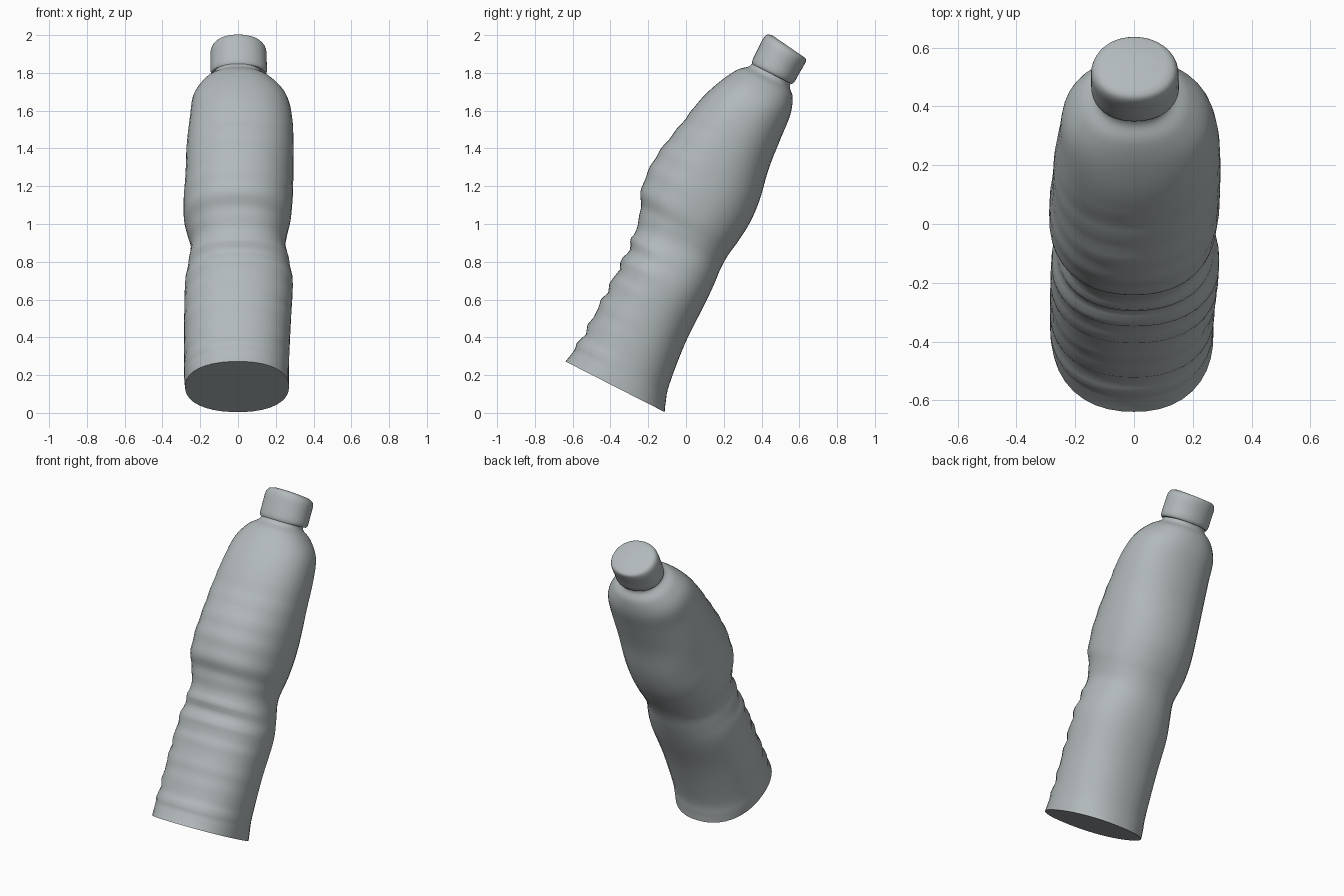
import bpy, bmesh
from math import sin, cos, pi, radians
from mathutils import Vector

cube = bpy.data.objects.get("Cube")
if cube:
    bpy.data.objects.remove(cube, do_unlink=True)

# The one plastic colour
plastic = bpy.data.materials.new("grey_plastic")
plastic.use_nodes = True
colour = (0.45, 0.49, 0.50, 1)
plastic.diffuse_color = colour
plastic.node_tree.nodes["Principled BSDF"].inputs["Base Color"].default_value = colour

# The bottle leans backwards along this axis
LEAN = radians(27)
BASE = Vector((0, -0.375, 0.138))
AXIS = Vector((0, sin(LEAN), cos(LEAN)))
ACROSS = Vector((0, cos(LEAN), -sin(LEAN)))
SIDES = 40


def resample(rows, steps):
    """Smooth the profile with a Catmull-Rom spline through its rows."""
    result = []
    for i in range(len(rows) - 1):
        a, b = rows[max(i - 1, 0)], rows[i]
        c, d = rows[i + 1], rows[min(i + 2, len(rows) - 1)]
        for k in range(steps):
            f = k / steps
            result.append([q + 0.5 * f * (r - p + f * (2*p - 5*q + 4*r - s + f * (3*(q - r) + s - p)))
                           for p, q, r, s in zip(a, b, c, d)])
    result.append(rows[-1])
    return result


def ripple(height, facing):
    """Moulded grip rings, on the front only and stronger on the lower half."""
    if facing <= 0 or not 0.08 < height < 1.5:
        return 0
    size = 0.010 if height < 0.75 else 0.003
    return size * facing * cos(2 * pi * (height - 0.24) / 0.125)


def loft(name, rows, steps, power, tilt=0, grip=False):
    """Rows hold: height, front, back, right and left reach from the axis."""
    bm = bmesh.new()
    rings = []
    first, last = rows[0][0], rows[-1][0]
    for height, front, back, right, left in resample(rows, steps):
        middle, depth = (back - front) / 2, (back + front) / 2
        slope = tilt * (height - first) / (last - first)
        ring = []
        for k in range(SIDES):
            c, s = cos(2 * pi * k / SIDES), sin(2 * pi * k / SIDES)
            scale = (abs(c) ** power + abs(s) ** power) ** (-1 / power)
            if grip:
                scale += ripple(height, -s) / depth
            x = c * scale * (left if c > 0 else right)
            y = middle + s * scale * depth
            point = BASE + AXIS * (height - slope * y) + ACROSS * y
            ring.append(bm.verts.new(point + Vector((x, 0, 0))))
        rings.append(ring)
    for low, high in zip(rings, rings[1:]):
        for k in range(SIDES):
            n = (k + 1) % SIDES
            bm.faces.new((low[k], low[n], high[n], high[k]))
    bm.faces.new(rings[0][::-1])
    bm.faces.new(rings[-1])
    bmesh.ops.recalc_face_normals(bm, faces=bm.faces)
    mesh = bpy.data.meshes.new(name)
    bm.to_mesh(mesh)
    bm.free()
    mesh.materials.append(plastic)
    obj = bpy.data.objects.new(name, mesh)
    bpy.context.collection.objects.link(obj)
    bpy.ops.object.select_all(action="DESELECT")
    obj.select_set(True)
    bpy.context.view_layer.objects.active = obj
    bpy.ops.object.shade_smooth_by_angle(angle=radians(40))
    return obj


# Body: flared foot, ribbed grip, pinched waist, belly and shoulder
loft("bottle_body", [
    (0, .296, .294, .28, .27),
    (.05, .285, .275, .285, .27),
    (.14, .275, .25, .285, .27),
    (.38, .27, .225, .285, .28),
    (.6, .268, .224, .28, .29),
    (.72, .272, .22, .262, .272),
    (.82, .285, .213, .25, .252),
    (.9, .307, .217, .27, .262),
    (.98, .347, .23, .287, .28),
    (1.1, .363, .241, .287, .29),
    (1.23, .355, .232, .278, .293),
    (1.4, .32, .2, .272, .294),
    (1.57, .285, .184, .255, .287),
    (1.7, .236, .173, .238, .258),
    (1.79, .185, .143, .185, .19),
    (1.835, .138, .102, .132, .13),
    (1.88, .125, .1, .125, .125),
], 5, 2.25, grip=True)

# Screw cap: short cylinder with a softened rim and a slightly sloping top
loft("bottle_cap", [
    (1.852, .13, .104, .138, .144),
    (1.87, .138, .113, .145, .153),
    (1.93, .139, .115, .146, .152),
    (1.985, .139, .118, .145, .15),
    (2.012, .128, .117, .132, .136),
    (2.022, .104, .107, .108, .11),
], 3, 2.1, tilt=0.13)
